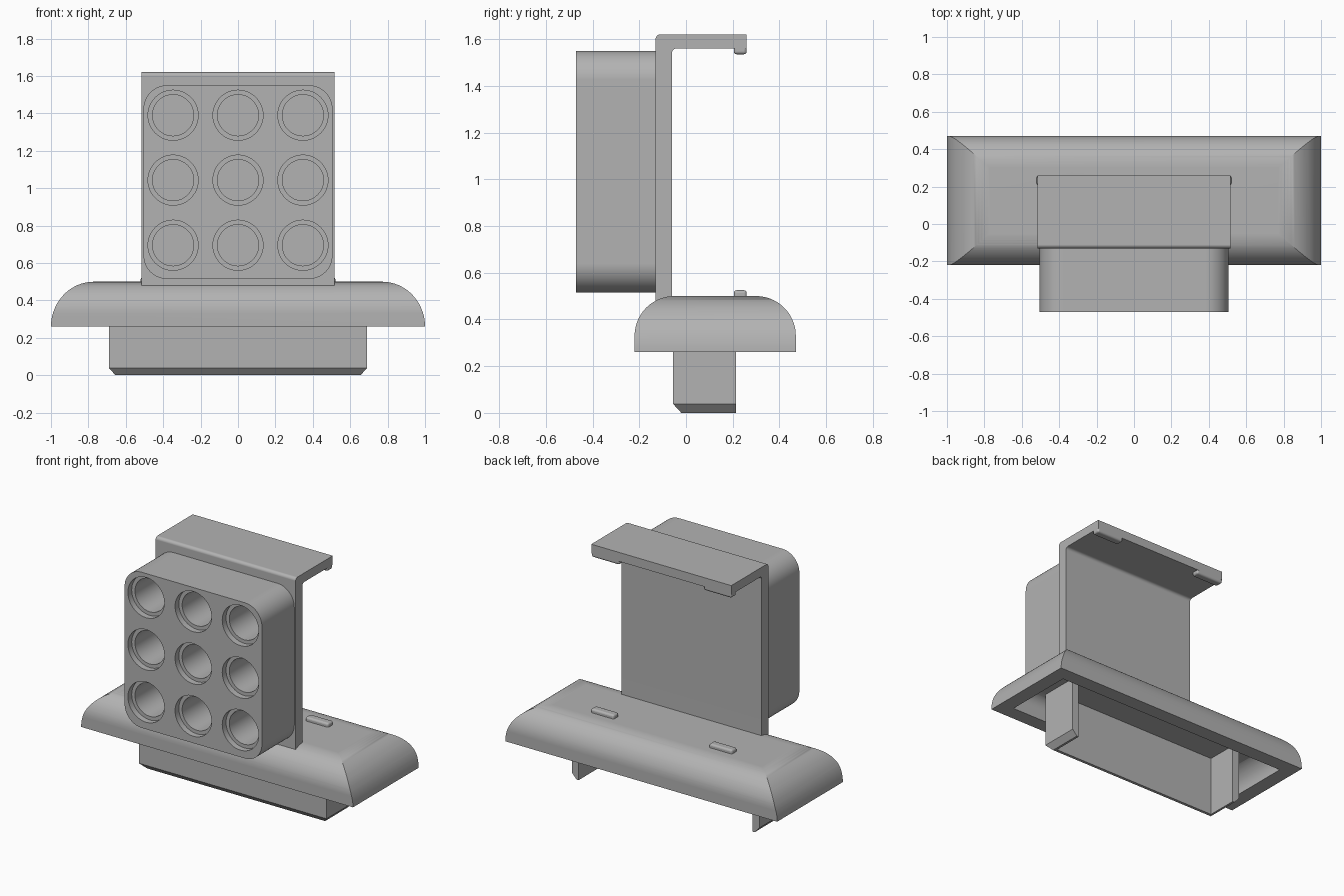
import bpy, bmesh
from math import sin, cos, pi, radians

cube = bpy.data.objects.get("Cube")
if cube:
    bpy.data.objects.remove(cube, do_unlink=True)

grey = bpy.data.materials.new("matte_grey")
grey.use_nodes = True
grey.diffuse_color = (0.45, 0.45, 0.45, 1)
grey.node_tree.nodes["Principled BSDF"].inputs["Base Color"].default_value = (0.45, 0.45, 0.45, 1)


def loft(name, rings):
    """Closed solid through matching rings of 3D points."""
    bm = bmesh.new()
    loops = [[bm.verts.new(p) for p in ring] for ring in rings]
    for a, b in zip(loops, loops[1:]):
        for i in range(len(a)):
            j = (i + 1) % len(a)
            bm.faces.new((a[i], a[j], b[j], b[i]))
    bm.faces.new(loops[0][::-1])
    bm.faces.new(loops[-1])
    bmesh.ops.recalc_face_normals(bm, faces=bm.faces)
    mesh = bpy.data.meshes.new(name)
    bm.to_mesh(mesh)
    bm.free()
    mesh.materials.append(grey)
    obj = bpy.data.objects.new(name, mesh)
    bpy.context.collection.objects.link(obj)
    return obj


def extrude(name, pts, axis, start, end):
    """Prism of a 2D profile along x (profile yz) or y (profile xz)."""
    place = (lambda p, t: (t, *p)) if axis == "x" else (lambda p, t: (p[0], t, p[1]))
    return loft(name, [[place(p, t) for p in pts] for t in (start, end)])


def arc(cu, cv, ru, rv, a0, a1, steps=20):
    angles = [radians(a0 + (a1 - a0) * i / steps) for i in range(steps + 1)]
    return [(cu + ru * cos(a), cv + rv * sin(a)) for a in angles]


def select(obj):
    bpy.ops.object.select_all(action="DESELECT")
    obj.select_set(True)
    bpy.context.view_layer.objects.active = obj


def boolean(obj, cutter, operation="DIFFERENCE"):
    mod = obj.modifiers.new("cut", "BOOLEAN")
    mod.operation, mod.solver, mod.object = operation, "EXACT", cutter
    select(obj)
    bpy.ops.object.modifier_apply(modifier=mod.name)
    bpy.data.objects.remove(cutter, do_unlink=True)


def smooth(obj):
    select(obj)
    bpy.ops.object.shade_smooth_by_angle(angle=radians(30))
    mod = obj.modifiers.new("normals", "WEIGHTED_NORMAL")
    mod.keep_sharp = True


def box(name, x0, x1, y0, y1, z0, z1, bevel=0.0):
    obj = extrude(name, [(y0, z0), (y1, z0), (y1, z1), (y0, z1)], "x", x0, x1)
    if bevel:
        mod = obj.modifiers.new("rounding", "BEVEL")
        mod.width, mod.segments = bevel, 3
        smooth(obj)
    return obj


def dome(name, hx, y0, y1, z0, z1, ry, rx, rz):
    """Bar with rounded sides and ends meeting in mitred corners."""
    side = [(y0, z0), (y1, z0)]
    side += arc(y1 - ry, z1 - ry, ry, ry, 0, 90) + arc(y0 + ry, z1 - ry, ry, ry, 90, 180)
    ends = [(-hx, z0 - .05), (hx, z0 - .05)]
    ends += arc(hx - rx, z1 - rz, rx, rz, 0, 90) + arc(rx - hx, z1 - rz, rx, rz, 90, 180)
    bar = extrude(name, side, "x", -hx - .1, hx + .1)
    boolean(bar, extrude("end_cutter", ends, "y", y0 - .1, y1 + .1), "INTERSECT")
    return bar


# Hollow base
base = dome("base_shell", 1, -.22, .47, .26, .5, .17, .23, .24)
boolean(base, dome("cavity_cutter", .9, -.12, .37, .15, .41, .08, .13, .14))
smooth(base)

# U-shaped skirt, chamfered around its lower outside edge
def skirt_ring(z, inset):
    x, y = .69 - inset, -.055 + inset
    outline = [(-x, y), (x, y), (x, .215), (.64, .215), (.64, 0), (-.64, 0), (-.64, .215), (-x, .215)]
    return [(px, py, z) for px, py in outline]

loft("skirt", [skirt_ring(.43, 0), skirt_ring(.038, 0), skirt_ring(0, .035)])

# Upright plate with its top lip in one bent profile
bracket = [(-.13, .46), (-.06, .46)]
bracket += arc(-.04, 1.54, .02, .02, 180, 90, 6)
bracket += [(.26, 1.56), (.26, 1.62)]
bracket += arc(-.11, 1.6, .02, .02, 90, 180, 6)
smooth(extrude("back_plate", bracket, "x", -.515, .515))

# Hooks under the lip and nubs on the base
for side, label in ((1, "left"), (-1, "right")):
    hook = sorted((side * .31, side * .515))
    box(label + "_hook", *hook, .205, .26, 1.535, 1.58, .012)
    nub = sorted((side * .35, side * .52))
    box(label + "_nub", *nub, .205, .26, .47, .525, .012)

# Rounded block with a grid of stepped holes
r, hx, z0, z1 = .125, .505, .515, 1.55
outline = arc(hx - r, z1 - r, r, r, 0, 90, 12) + arc(r - hx, z1 - r, r, r, 90, 180, 12)
outline += arc(r - hx, z0 + r, r, r, 180, 270, 12) + arc(hx - r, z0 + r, r, r, 270, 360, 12)
block = extrude("holder_block", outline, "y", -.47, -.125)
for x in (-.347, 0, .347):
    for z in (.695, 1.043, 1.39):
        steps = ((-.5, .134), (-.43, .134), (-.43, .11), (-.16, .11))
        rings = [[(u, y, v) for u, v in arc(x, z, rad, rad, 0, 360, 48)[:-1]] for y, rad in steps]
        boolean(block, loft("hole_cutter", rings))
smooth(block)
